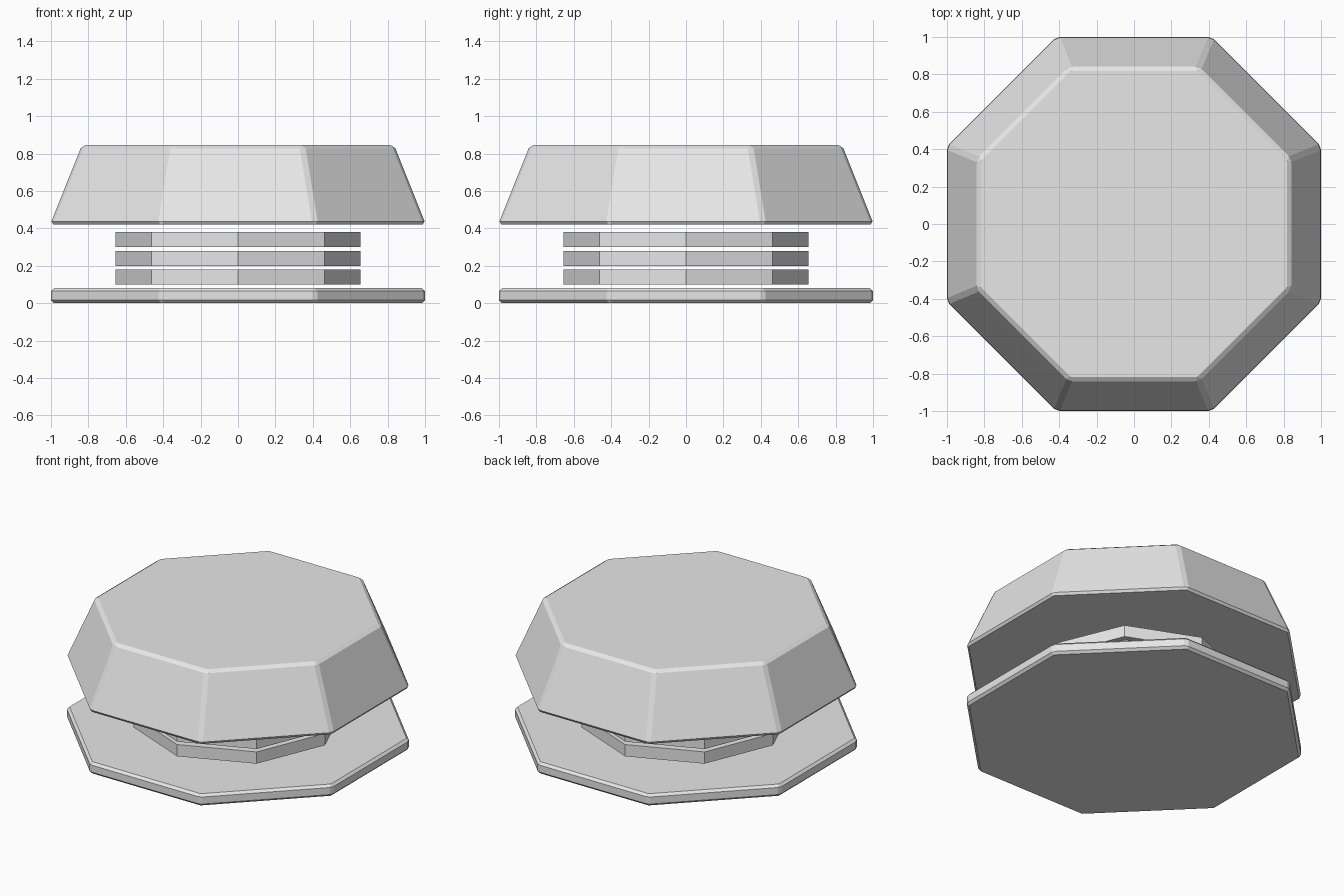
import bpy
import math

old = bpy.data.objects.get("Cube")
if old:
    bpy.data.objects.remove(old, do_unlink=True)

grey = bpy.data.materials.new("light grey")
grey.use_nodes = True
colour = (0.8, 0.8, 0.8, 1)
grey.diffuse_color = colour
grey.node_tree.nodes["Principled BSDF"].inputs["Base Color"].default_value = colour

SIDES = 8
TO_CORNER = 1 / math.cos(math.pi / SIDES)  # flat-to-centre distance -> corner radius


def octagon(name, bottom_radius, top_radius, z0, z1, turn=0, bevel=0):
    """Eight-sided slab or frustum between two heights."""
    bpy.ops.mesh.primitive_cone_add(
        vertices=SIDES, radius1=bottom_radius, radius2=top_radius,
        depth=z1 - z0, location=(0, 0, (z0 + z1) / 2))
    ob = bpy.context.object
    ob.name = name
    ob.rotation_euler.z = turn
    ob.data.materials.append(grey)
    if bevel:
        mod = ob.modifiers.new("edge_bevel", "BEVEL")
        mod.width = bevel
        mod.segments = 1
        mod.limit_method = "ANGLE"
    return ob


half_side = math.pi / SIDES

# Base plate, flat side to the front
octagon("base_plate", TO_CORNER, TO_CORNER, 0, 0.08, half_side, 0.016)

# Stack of floating discs, corner to the front
for i in range(3):
    z = 0.1 + 0.1 * i
    octagon(f"stack_disc_{i + 1}", 0.655, 0.655, z, z + 0.08)

# Tapered cap
octagon("cap", 1.005 * TO_CORNER, 0.835 * TO_CORNER, 0.42, 0.845, half_side, 0.018)
